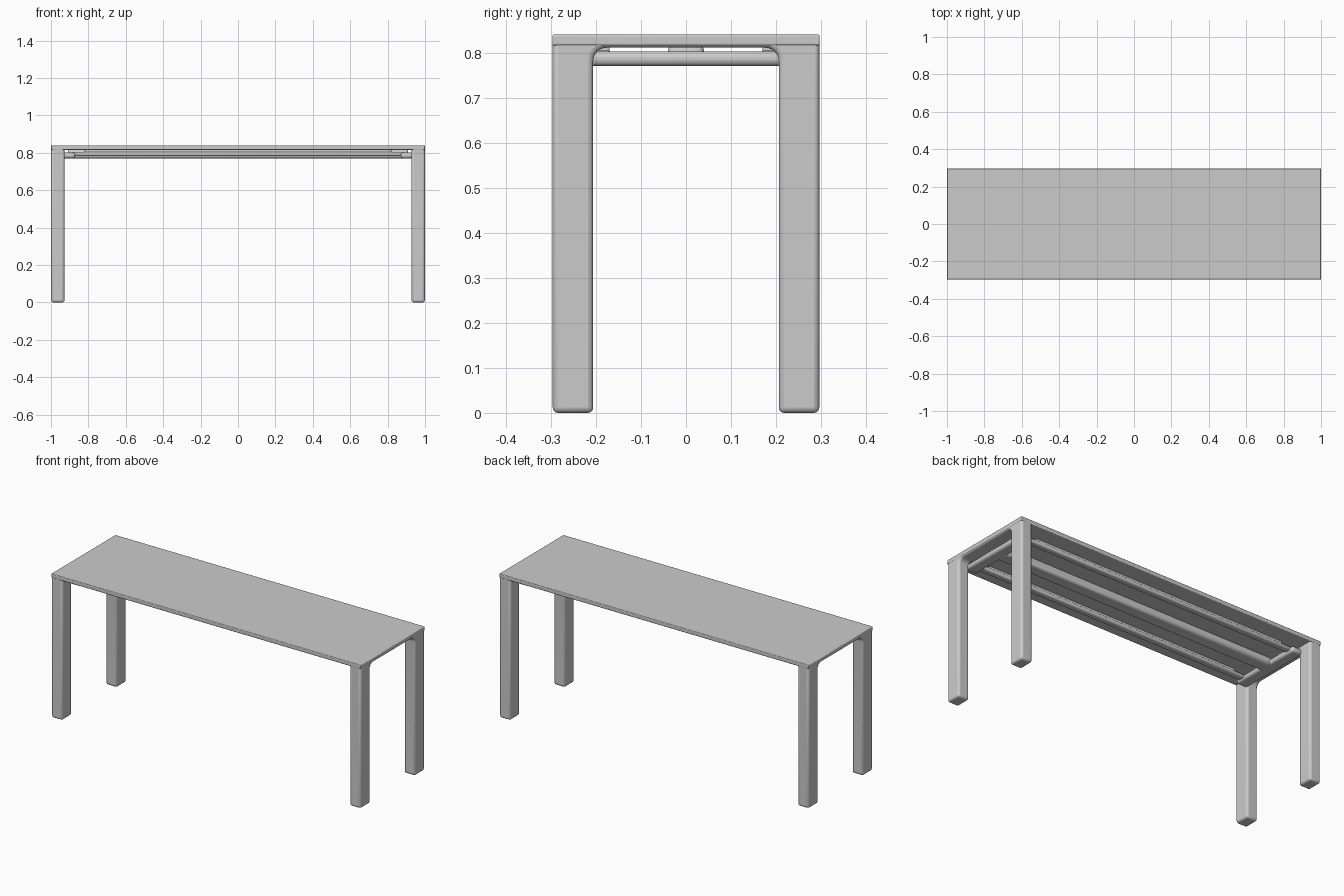
import bpy, bmesh, math
from mathutils import Vector

if "Cube" in bpy.data.objects:
    bpy.data.objects.remove(bpy.data.objects["Cube"], do_unlink=True)

# One plain grey finish
grey = bpy.data.materials.new("plain_grey")
grey.use_nodes = True
colour = (0.6, 0.6, 0.6, 1)
grey.diffuse_color = colour
grey.node_tree.nodes["Principled BSDF"].inputs["Base Color"].default_value = colour


def finish(name, bm, bevel, segments=3):
    bmesh.ops.recalc_face_normals(bm, faces=bm.faces)
    mesh = bpy.data.meshes.new(name)
    bm.to_mesh(mesh)
    bm.free()
    obj = bpy.data.objects.new(name, mesh)
    bpy.context.collection.objects.link(obj)
    mesh.materials.append(grey)
    mod = obj.modifiers.new("soft_edges", "BEVEL")
    mod.width = bevel
    mod.segments = segments
    mod.limit_method = "ANGLE"
    mod.angle_limit = math.radians(40)
    bpy.ops.object.select_all(action="DESELECT")
    obj.select_set(True)
    bpy.context.view_layer.objects.active = obj
    bpy.ops.object.shade_smooth_by_angle(angle=math.radians(40))
    return obj


def box(name, low, high, bevel):
    bm = bmesh.new()
    bmesh.ops.create_cube(bm, size=1)
    low, high = Vector(low), Vector(high)
    for v in bm.verts:
        v.co = (low + high) / 2 + v.co * (high - low)
    return finish(name, bm, bevel)


def end_frame(name, side):
    """Two legs joined by a thin rail, with rounded inner corners."""
    outer, inner, top, under, r = 0.296, 0.206, 0.838, 0.811, 0.03
    half = [(outer, top), (outer, 0), (inner, 0)]
    for i in range(7):
        a = math.pi / 2 * i / 6
        half.append((inner - r + r * math.cos(a), under - r + r * math.sin(a)))
    profile = half + [(-y, z) for y, z in reversed(half)]
    bm = bmesh.new()
    face = bm.faces.new([bm.verts.new((side * 0.928, y, z)) for y, z in profile])
    ext = bmesh.ops.extrude_face_region(bm, geom=[face])
    moved = [g for g in ext["geom"] if isinstance(g, bmesh.types.BMVert)]
    bmesh.ops.translate(bm, verts=moved, vec=(side * 0.071, 0, 0))
    return finish(name, bm, 0.012)


# Table top
box("table_top", (-1, -0.297, 0.816), (1, 0.297, 0.84), 0.004)

# Legs and crossbars at both ends
for side, label in ((-1, "right"), (1, "left")):
    end_frame(label + "_leg_frame", side)
    xs = sorted((side * 0.87, side * 0.94))
    box(label + "_crossbar", (xs[0], -0.225, 0.77), (xs[1], 0.225, 0.803), 0.014)

# Rails under the top
box("centre_beam", (-0.91, -0.04, 0.77), (0.91, 0.04, 0.818), 0.014)
for side, label in ((-1, "front"), (1, "back")):
    ys = sorted((side * 0.165, side * 0.205))
    box(label + "_rail", (-0.89, ys[0], 0.783), (0.89, ys[1], 0.805), 0.009)
    ys = sorted((side * 0.17, side * 0.20))
    box(label + "_rail_spacer", (-0.82, ys[0], 0.798), (0.82, ys[1], 0.82), 0.003)
